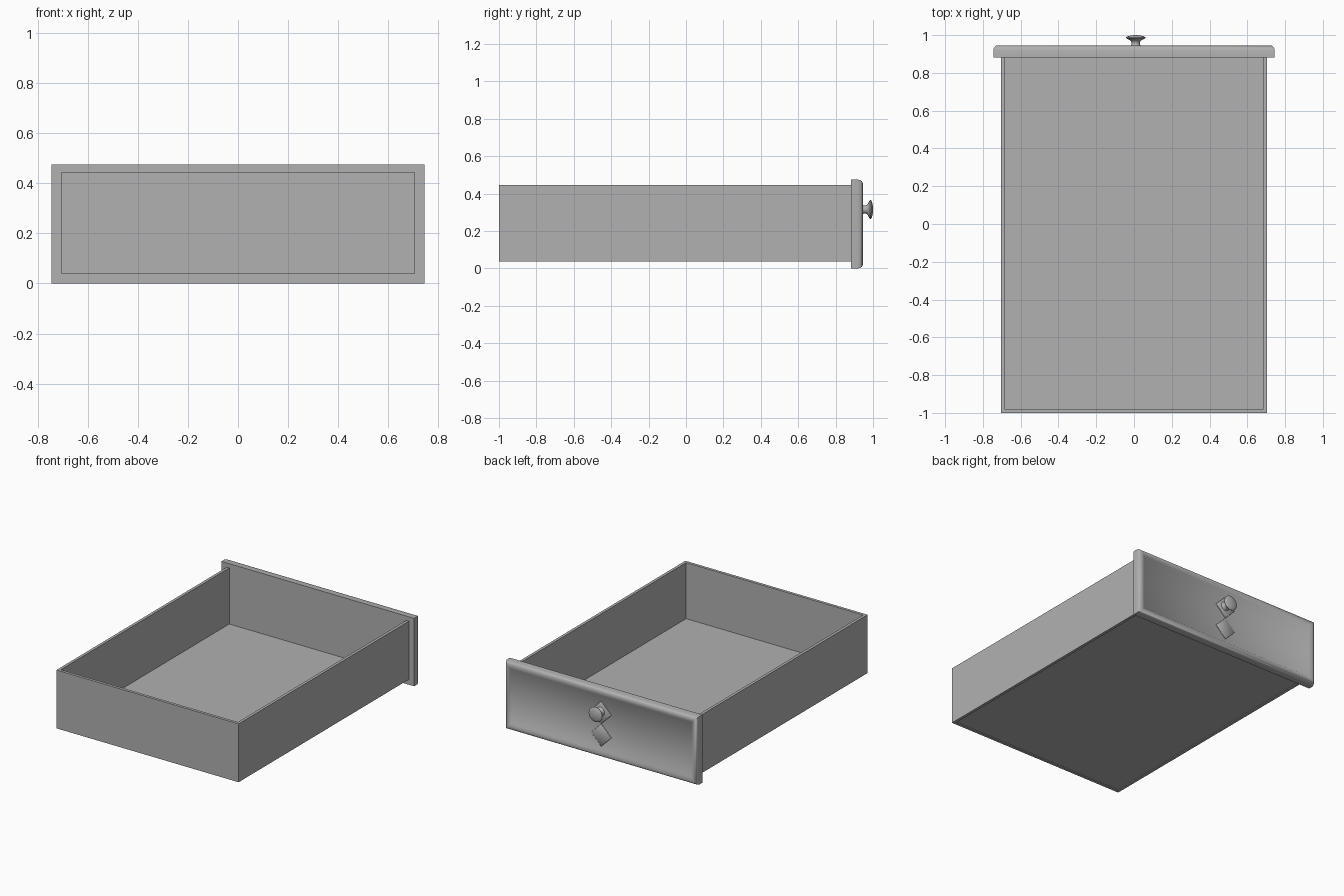
import bpy, bmesh, math
from mathutils import Vector

if "Cube" in bpy.data.objects:
    bpy.data.objects.remove(bpy.data.objects["Cube"])

GREY = bpy.data.materials.new("dark_grey")
GREY.diffuse_color = (0.44, 0.44, 0.44, 1)
GREY.use_nodes = True
GREY.node_tree.nodes["Principled BSDF"].inputs["Base Color"].default_value = GREY.diffuse_color


def finish(name, bm, angle=None):
    bmesh.ops.recalc_face_normals(bm, faces=bm.faces)
    me = bpy.data.meshes.new(name)
    bm.to_mesh(me)
    bm.free()
    me.materials.append(GREY)
    ob = bpy.data.objects.new(name, me)
    bpy.context.collection.objects.link(ob)
    if angle:
        bpy.ops.object.select_all(action='DESELECT')
        ob.select_set(True)
        bpy.context.view_layer.objects.active = ob
        bpy.ops.object.shade_smooth_by_angle(angle=math.radians(angle))
    return ob


def box(name, x0, x1, y0, y1, z0, z1):
    bm = bmesh.new()
    bmesh.ops.create_cube(bm, size=1)
    for v in bm.verts:
        v.co = Vector((x0 + (v.co.x + .5) * (x1 - x0),
                       y0 + (v.co.y + .5) * (y1 - y0),
                       z0 + (v.co.z + .5) * (z1 - z0)))
    return finish(name, bm)


def skin(name, rings, angle=None):
    """Join closed loops of points in order and cap both ends."""
    bm = bmesh.new()
    loops = [[bm.verts.new(p) for p in r] for r in rings]
    n = len(loops[0])
    for a, b in zip(loops, loops[1:]):
        for i in range(n):
            j = (i + 1) % n
            bm.faces.new((a[i], a[j], b[j], b[i]))
    bm.faces.new(loops[0])
    bm.faces.new(loops[-1])
    return finish(name, bm, angle)


# Drawer box: side walls, rear wall and recessed floor
W, T, FY, Z0, Z1 = 0.705, 0.02, 0.882, 0.037, 0.445
box("side_wall_right", W - T, W, -1, FY, Z0, Z1)
box("side_wall_left", -W, -W + T, -1, FY, Z0, Z1)
box("rear_wall", -W + T, W - T, -1, -1 + T, Z0, Z1)
box("floor_panel", -W + T, W - T, -1 + T, FY, 0.042, 0.053)

# Drawer front: rounded frame around a recessed field
FIELD = 0.927


def rect(inset, y):
    x, z0, z1 = 0.745 - inset, inset, 0.475 - inset
    return [(-x, y, z0), (x, y, z0), (x, y, z1), (-x, y, z1)]


frame = [(0, FY), (0, 0.918), (0.003, 0.931), (0.009, 0.94), (0.018, 0.945),
         (0.03, 0.944), (0.044, 0.937), (0.055, FIELD)]
skin("drawer_front", [rect(*p) for p in frame], 50)

# Two raised diamond plates
for name, z in (("upper_diamond", 0.308), ("lower_diamond", 0.15)):
    rings = []
    for r, y in ((0.079, FIELD - 0.003), (0.079, FIELD + 0.003), (0.076, FIELD + 0.005)):
        rings.append([(0.005 + r * math.cos(i * math.pi / 2), y,
                       z + r * math.sin(i * math.pi / 2)) for i in range(4)])
    skin(name, rings, 50)

# Turned knob with flared stem and domed head
profile = [(0.034, FIELD), (0.028, 0.94), (0.022, 0.95), (0.022, 0.962), (0.029, 0.972),
           (0.043, 0.979), (0.051, 0.984), (0.052, 0.988), (0.047, 0.992),
           (0.034, 0.996), (0.018, 0.999), (0.006, 1.0)]
N = 24
skin("knob", [[(0.009 + r * math.cos(2 * math.pi * i / N), y,
                0.315 + r * math.sin(2 * math.pi * i / N)) for i in range(N)]
              for r, y in profile], 35)
